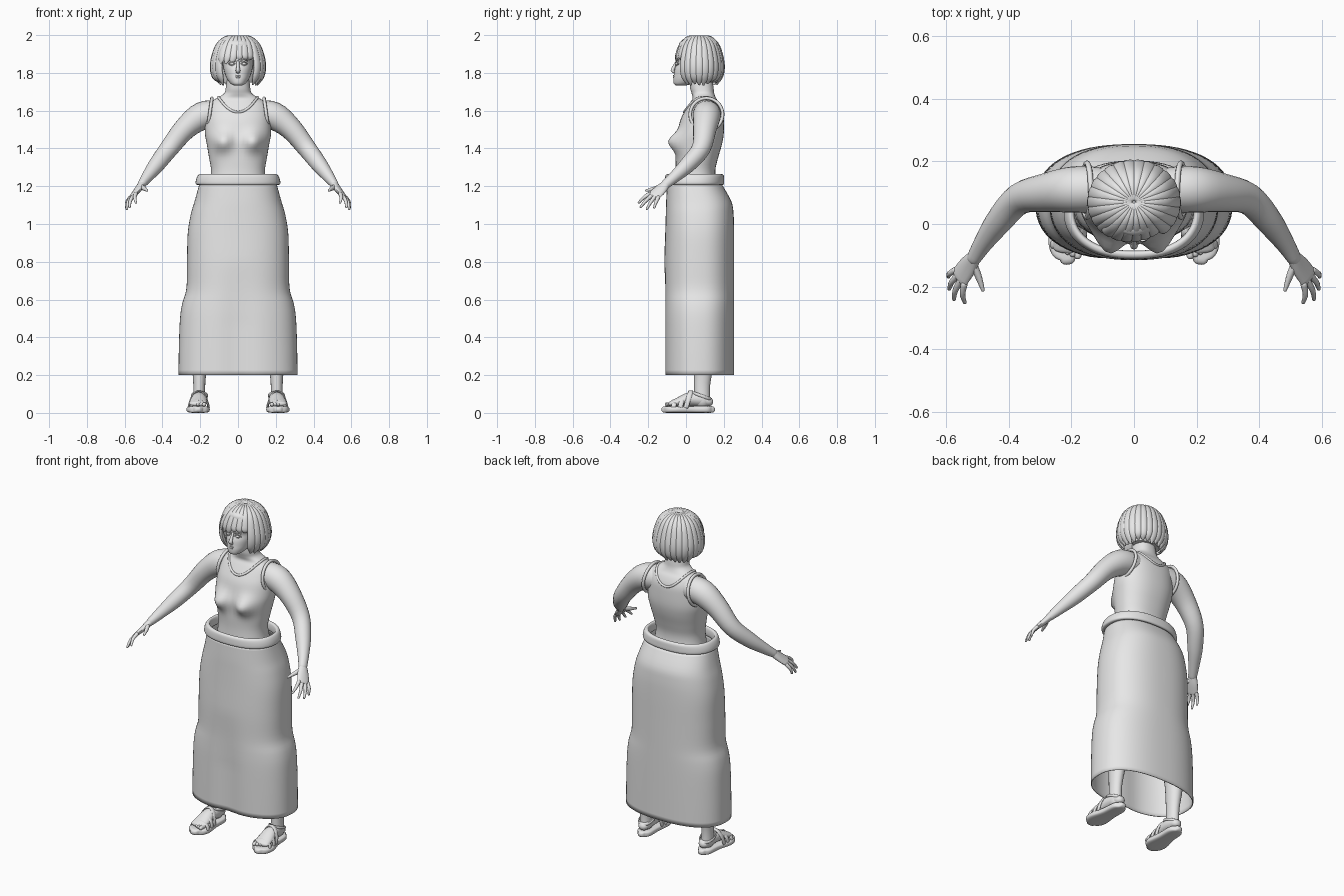
import bpy, bmesh, math, random
from mathutils import Vector
from mathutils.bvhtree import BVHTree

random.seed(4)
if "Cube" in bpy.data.objects:
    bpy.data.objects.remove(bpy.data.objects["Cube"])

grey = bpy.data.materials.new("plain grey")
grey.use_nodes = True
grey.diffuse_color = (0.8, 0.8, 0.8, 1)
grey.node_tree.nodes["Principled BSDF"].inputs["Base Color"].default_value = (0.8, 0.8, 0.8, 1)


def smooth_path(pts, steps, closed):
    """Catmull-Rom interpolation of (x, y, z, half width, half depth) tuples."""
    n, out = len(pts), []
    get = (lambda i: pts[i % n]) if closed else (lambda i: pts[max(0, min(n - 1, i))])
    for i in range(n if closed else n - 1):
        a, b, c, d = (get(i + k) for k in (-1, 0, 1, 2))
        for s in range(steps):
            t = s / steps
            out.append([q + 0.5 * t * (r - p + t * (2*p - 5*q + 4*r - w + t * (3*(q - r) + w - p)))
                        for p, q, r, w in zip(a, b, c, d)])
    return out if closed else out + [list(pts[-1])]


def sweep(name, pts, side=(1, 0, 0), flat=False, p=2, sides=16, steps=4,
          closed=False, caps=True, shape=None):
    """Skin elliptical rings along a path; flat keeps every ring horizontal."""
    path = smooth_path(pts, steps, closed)
    n = len(path)
    rings = []
    for i, (x, y, z, ra, rb) in enumerate(path):
        lo, hi = (i - 1, (i + 1) % n) if closed else (max(i - 1, 0), min(i + 1, n - 1))
        t = Vector((0, 0, 1)) if flat else (Vector(path[hi][:3]) - Vector(path[lo][:3])).normalized()
        u = Vector(side)
        u = (u - t * u.dot(t)).normalized()
        rings.append((Vector((x, y, z)), u, t.cross(u), max(ra, 0.001), max(rb, 0.001), t))
    if caps and not flat and not closed:  # rounded ends
        for end, sign in ((0, -1), (-1, 1)):
            c, u, v, ra, rb, t = rings[end]
            for k in (0.5, 0.85, 0.98):
                f = math.sqrt(1 - k * k)
                ring = (c + t * sign * min(ra, rb) * k, u, v, ra * f, rb * f, t)
                rings.insert(0, ring) if sign < 0 else rings.append(ring)
    bm = bmesh.new()
    loops = []
    for c, u, v, ra, rb, t in rings:
        loop = []
        for k in range(sides):
            a = 2 * math.pi * k / sides
            e = [math.copysign(abs(w) ** (2 / p), w) for w in (math.cos(a), math.sin(a))]
            co = c + u * ra * e[0] + v * rb * e[1]
            loop.append(bm.verts.new(shape(co) if shape else co))
        loops.append(loop)
    pairs = list(zip(loops, loops[1:])) + ([(loops[-1], loops[0])] if closed else [])
    for a, b in pairs:
        for k in range(sides):
            j = (k + 1) % sides
            bm.faces.new((a[k], a[j], b[j], b[k]))
    if caps and not closed:
        bm.faces.new(loops[0])
        bm.faces.new(loops[-1])
    bmesh.ops.recalc_face_normals(bm, faces=bm.faces)
    mesh = bpy.data.meshes.new(name)
    bm.to_mesh(mesh)
    bm.free()
    mesh.shade_smooth()
    mesh.set_sharp_from_angle(angle=math.radians(50))
    mesh.materials.append(grey)
    ob = bpy.data.objects.new(name, mesh)
    bpy.context.collection.objects.link(ob)
    return ob


def stack(name, rows, **kw):
    """Horizontal rings given as (height, front y, back y, half width)."""
    return sweep(name, [(0, (f + b) / 2, z, w, (b - f) / 2) for z, f, b, w in rows], flat=True, **kw)


# Torso with bust and neck
def bust(co):
    if co.y < 0.05:
        d = (abs(co.x) - 0.082) ** 2 + (co.z - 1.435) ** 2
        co.y -= 0.055 * math.exp(-d / 0.0026)
    return co


torso = stack("torso", [
    (0.9, -.06, .2, .2), (1.1, -.06, .2, .19), (1.2, -.06, .165, .155), (1.28, -.055, .155, .143),
    (1.35, -.055, .17, .153), (1.42, -.05, .19, .165), (1.48, -.045, .2, .175), (1.55, -.03, .2, .172),
    (1.6, -.005, .195, .165), (1.64, .02, .178, .15), (1.665, .035, .16, .115),
    (1.69, .03, .15, .075), (1.72, .022, .146, .065), (1.77, .02, .14, .06)],
    p=2.3, sides=48, shape=bust)

# Neckline and armhole edging
tree = BVHTree.FromPolygons([v.co for v in torso.data.vertices],
                            [f.vertices for f in torso.data.polygons])
turns = [2 * math.pi * k / 24 for k in range(24)]
rim = []
for t in turns:
    near = tree.find_nearest(Vector((.1 * math.sin(t), .095 - .11 * math.cos(t), 1.595 + .07 * math.sin(t) ** 2)))[0]
    rim.append((*near, .007, .007))
sweep("neckline_edge", rim, side=(0, 0, 1), closed=True, sides=8, steps=2)

# Skirt, with a soft hollow between the knees, and its waistband
def knee_hollow(co):
    if co.y < 0:
        co.y += .016 * math.exp(-(co.x / .08) ** 2) * max(0, min(1, (.8 - co.z) * 3))
    return co


skirt = stack("skirt", [
    (.2, -.117, .255, .315), (.35, -.117, .255, .313), (.5, -.117, .255, .307), (.58, -.116, .255, .295),
    (.66, -.115, .255, .273), (.8, -.115, .255, .27), (.95, -.11, .255, .266), (1.05, -.107, .252, .25),
    (1.12, -.105, .24, .23), (1.21, -.1, .19, .205)],
    p=2.4, sides=64, caps=False, shape=knee_hollow)
solid = skirt.modifiers.new("cloth thickness", "SOLIDIFY")
solid.thickness = .005
stack("waistband", [(1.21, -.11, .2, .222), (1.235, -.112, .202, .222), (1.26, -.107, .198, .21),
                    (1.262, -.09, .18, .195), (1.235, -.085, .175, .19), (1.21, -.09, .18, .195)],
      p=2.3, sides=64, closed=True)

# Head and face
stack("head", [(1.732, -.05, -.01, .018), (1.742, -.064, .04, .038), (1.765, -.067, .1, .057),
               (1.79, -.064, .13, .068), (1.82, -.06, .15, .076), (1.85, -.05, .16, .08),
               (1.875, -.052, .163, .082), (1.92, -.04, .16, .08), (1.955, -.01, .14, .06)],
      p=2.2, sides=32)
sweep("nose", [(0, -.048, 1.862, .007, .006), (0, -.062, 1.835, .008, .008),
               (0, -.071, 1.814, .012, .01), (0, -.062, 1.803, .011, .006)])
for name, z, r in (("upper_lip", 1.785, .004), ("lower_lip", 1.776, .005)):
    sweep(name, [(-.022, -.057, z, .002, .002), (0, -.065, z + .001, r, r), (.022, -.057, z, .002, .002)],
          side=(0, 0, 1), sides=10)

# Hair: inner cap, then overlapping locks falling from the crown
stack("hair_cap", [(1.75, .05, .155, .085), (1.82, .03, .175, .115), (1.88, .0, .178, .12),
                   (1.93, -.035, .17, .108), (1.965, -.03, .15, .08), (1.985, .02, .12, .04)], sides=32)
LOCKS = 26
for k in range(LOCKS):
    a = 2 * math.pi * (k + .5) / LOCKS
    a = a - 2 * math.pi if a > math.pi else a
    dx, dy = math.sin(a), -math.cos(a)
    profile = [(.012, 1.985), (.06, 1.984), (.103, 1.95), (.128, 1.89)]
    sweep_x = 0
    if abs(a) < .8:  # fringe, swept to one side
        profile += [(.132, 1.872 if a > 0 else 1.85)]
        sweep_x = -.018
    else:
        profile += [(.137, 1.83), (.126, 1.78), (.105, 1.735 + random.uniform(0, .022))]
    pts = []
    for i, (r, z) in enumerate(profile):
        f = i / (len(profile) - 1)
        w = .006 + r * .14 if f < .99 else .006
        pts.append((r * dx + sweep_x * f * f, .07 + r * dy * .9, z, w, .013 if f < .99 else .004))
    sweep("hair_lock", pts, side=(math.cos(a), math.sin(a), 0), sides=10)

# Paired parts; s is +1 on the model's left
for s, tag in ((1, "left"), (-1, "right")):
    def part(name, pts, side=(1, 0, 0), **kw):
        return sweep(tag + "_" + name, [(s * q[0], *q[1:]) for q in pts],
                     side=(s * side[0], side[1], side[2]), **kw)

    # Eyes and brows
    part("eyeball", [(.022, -.045, 1.848, .005, .007), (.032, -.047, 1.848, .008, .01),
                     (.043, -.041, 1.848, .004, .006)], side=(0, 0, 1), sides=12)
    for name, z, lift, r in (("upper_lid", 1.849, .009, .0025), ("lower_lid", 1.847, -.008, .002),
                             ("brow", 1.864, .007, .003)):
        part(name, [(.016, -.051, z, r, r), (.032, -.053, z + lift, r, r), (.05, -.041, z, r, r)],
             side=(0, 0, 1), sides=8)

    # Arm
    part("arm", [(.1, .11, 1.585, .07, .07), (.19, .11, 1.572, .074, .074), (.28, .1, 1.505, .062, .06),
                 (.365, .08, 1.4, .05, .05), (.43, .01, 1.315, .043, .043), (.48, -.06, 1.25, .031, .031),
                 (.51, -.108, 1.21, .025, .022)], side=(0, 1, 0), sides=24)
    part("armhole_edge", [(.15 - .012 * math.sin(t), .108 + .086 * math.cos(t), 1.58 + .086 * math.sin(t), .009, .009)
                          for t in turns], closed=True, sides=8, steps=2)

    # Hand
    across = Vector((.05, .08, -.035)).normalized()
    palm_end = Vector((.556, -.17, 1.15))
    part("palm", [(.508, -.105, 1.213, .023, .02), (.53, -.135, 1.182, .034, .017), (*palm_end, .037, .012)],
         side=across)
    tips = [(.54, -.25, 1.113), (.574, -.24, 1.09), (.589, -.207, 1.08), (.592, -.168, 1.087)]
    for name, i, tip in zip(("index", "middle", "ring", "little"), range(4), tips):
        base = palm_end + across * (i - 1.5) * .019
        mid = base.lerp(Vector(tip), .55) + Vector((.006, 0, .005))
        part(name + "_finger", [(*base, .011, .011), (*mid, .009, .009), (*tip, .006, .006)],
             side=across, sides=10)
    part("thumb", [(.515, -.125, 1.2, .015, .013), (.497, -.165, 1.188, .012, .011), (.482, -.21, 1.177, .006, .006)],
         side=across, sides=10)

    # Leg and foot
    part("leg", [(.205, .086, .06, .034, .042), (.205, .086, .16, .032, .043), (.2, .1, .36, .05, .06),
                 (.175, .06, .56, .055, .06), (.12, .06, .95, .085, .09)], sides=20)
    part("foot", [(.202, .118, .06, .03, .026), (.203, .08, .07, .037, .036), (.206, .02, .073, .04, .036),
                  (.21, -.04, .058, .046, .024), (.212, -.08, .048, .045, .014)], sides=20)
    for i in range(5):
        x, y = .179 + .0165 * i, -.101 + .006 * i
        r = .0115 - .001 * i
        part("toe", [(x, -.07, .046, r, r), (x, y, .045, r, r)], sides=10)

    # Sandal
    part("sandal_sole", [(.202, .138, .018, .022, .017), (.202, .11, .018, .043, .018), (.205, .03, .018, .047, .018),
                         (.211, -.05, .018, .062, .018), (.213, -.095, .018, .05, .018), (.212, -.113, .018, .025, .017)],
         p=3.5, sides=24)
    for y, lean, w, h in ((-.066, .005, .054, .037), (-.03, .012, .053, .058), (.0, .025, .049, .085)):
        arc = [math.pi * k / 8 for k in range(9)]
        part("sandal_strap", [(.208 + w * math.cos(t), y + lean * math.sin(t), .03 + h * math.sin(t), .013, .005)
                              for t in arc], side=(0, 1, 0), sides=10, steps=2)
    part("ankle_strap", [(.204 + .041 * math.cos(t), .083 + .05 * math.sin(t), .09 - .018 * math.sin(t), .008, .004)
                         for t in turns], side=(0, 0, 1), closed=True, sides=8, steps=2)
